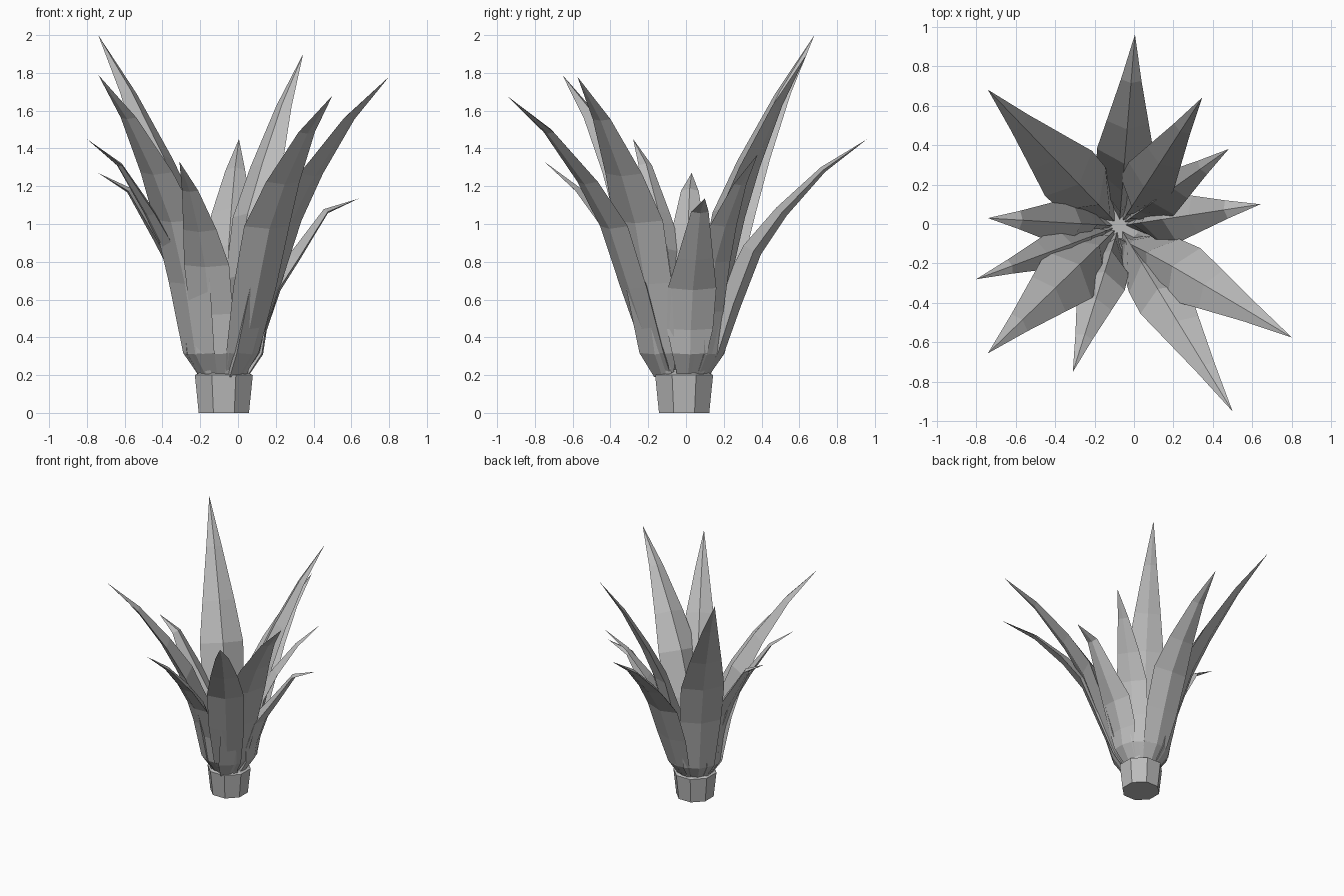
import bpy, bmesh, math
from mathutils import Vector

if "Cube" in bpy.data.objects:
    bpy.data.objects.remove(bpy.data.objects["Cube"])

grey = bpy.data.materials.new("plain grey")
grey.diffuse_color = (0.5, 0.5, 0.5, 1)
grey.use_nodes = True
grey.node_tree.nodes["Principled BSDF"].inputs["Base Color"].default_value = grey.diffuse_color
CENTRE = Vector((-0.075, -0.01, 0))


def finish(name, bm):
    bmesh.ops.recalc_face_normals(bm, faces=bm.faces)
    mesh = bpy.data.meshes.new(name)
    bm.to_mesh(mesh)
    bm.free()
    mesh.materials.append(grey)
    bpy.context.collection.objects.link(bpy.data.objects.new(name, mesh))


# Eight-sided stump, slightly flared, with a low cap
bm = bmesh.new()
rings = []
for r, z in ((0.144, 0), (0.166, 0.2), (0.10, 0.23)):
    rings.append([bm.verts.new(CENTRE + Vector((r * math.cos(a), r * math.sin(a), z)))
                  for a in (math.radians(22.5 + 45 * i) for i in range(8))])
for low, high in zip(rings, rings[1:]):
    for i in range(8):
        j = (i + 1) % 8
        bm.faces.new((low[i], low[j], high[j], high[i]))
bm.faces.new(rings[0][::-1])
bm.faces.new(rings[-1])
finish("stump", bm)

# Leaf stations above the base: fraction outwards, of height, of width, inner depth
STATIONS = ((0.31, 0.39, 0.95, 0.13), (0.42, 0.58, 1.0, 0.10),
            (0.56, 0.72, 0.74, 0.06), (0.77, 0.88, 0.36, 0.03))


def leaf(name, tip, width, straight=0.0, top=0.88, shift=0.0):
    """Closed leaf: gently rounded outside, two side edges and a ridge inside."""
    tip = Vector(tip)
    out = Vector((tip.x, tip.y, 0)) - CENTRE
    reach = out.length
    out.normalize()
    up = Vector((0, 0, 1))
    side = up.cross(out)
    # The base swells quickly from the stump: radius, height, half width, depth
    rows = [(0.125, 0.185, width * 0.2, 0.10), (0.21, 0.31, width * 0.36, 0.15)]
    for u, h, w, depth in STATIONS:
        h = top if u > 0.7 else h
        rows.append((max(u * reach, 0.23 if u < 0.4 else 0),
                     (h + (u - h) * straight) * tip.z, w * width / 2, depth))
    bm = bmesh.new()
    loops = []
    for i, (r, z, half, depth) in enumerate(rows):
        k = max(i, 2)
        ahead = rows[k + 1][:2] if k + 1 < len(rows) else (reach, tip.z)
        back = rows[k - 1][:2]
        slope = Vector((ahead[0] - back[0], ahead[1] - back[1])).normalized()
        inward = up * slope.x - out * slope.y
        keel = CENTRE + out * r + up * z + side * shift * (1 - z / tip.z)
        lift = inward * half * 0.22
        ridge = inward * max(depth * (1 if i < 2 else width / 0.28), half * 0.65)
        loops.append([bm.verts.new(q) for q in (
            keel, keel + side * half + lift, keel + ridge, keel - side * half + lift)])
    bm.faces.new(loops[0])
    for a, b in zip(loops, loops[1:]):
        for k in range(4):
            j = (k + 1) % 4
            bm.faces.new((a[k], a[j], b[j], b[k]))
    end = bm.verts.new(tip)
    for k in range(4):
        bm.faces.new((loops[-1][k], loops[-1][(k + 1) % 4], end))
    finish(name, bm)


LEAVES = (
    ((-0.74, 0.68, 2.00), 0.33, 0.35), ((0.005, 0.96, 1.45), 0.29, 0.0),
    ((0.345, 0.64, 1.90), 0.27, 0.25), ((0.48, 0.38, 1.37), 0.23, 0.0),
    ((0.64, 0.10, 1.135), 0.26, 0.05, 0.94), ((0.80, -0.575, 1.78), 0.31, 0.1, 0.88, -0.06),
    ((0.50, -0.95, 1.68), 0.28, 0.0), ((-0.31, -0.75, 1.33), 0.25, 0.0),
    ((-0.74, -0.655, 1.79), 0.33, 0.1), ((-0.80, -0.28, 1.45), 0.21, 0.0, 0.9),
    ((-0.74, 0.03, 1.27), 0.26, 0.0, 0.92))
for n, args in enumerate(LEAVES, 1):
    leaf(f"leaf_{n}", *args)

# Little pointed sprouts around the rim
bm = bmesh.new()
for deg, height in ((-35, 0.42), (-80, 0.36), (-125, 0.4), (165, 0.38), (105, 0.35), (40, 0.4)):
    a = math.radians(deg)
    d, s = Vector((math.cos(a), math.sin(a), 0)), Vector((-math.sin(a), math.cos(a), 0))
    base = CENTRE + d * 0.14 + Vector((0, 0, 0.2))
    bm.faces.new([bm.verts.new(v) for v in (
        base - s * 0.02, base + s * 0.02, CENTRE + d * 0.2 + Vector((0, 0, height)))])
finish("sprouts", bm)
